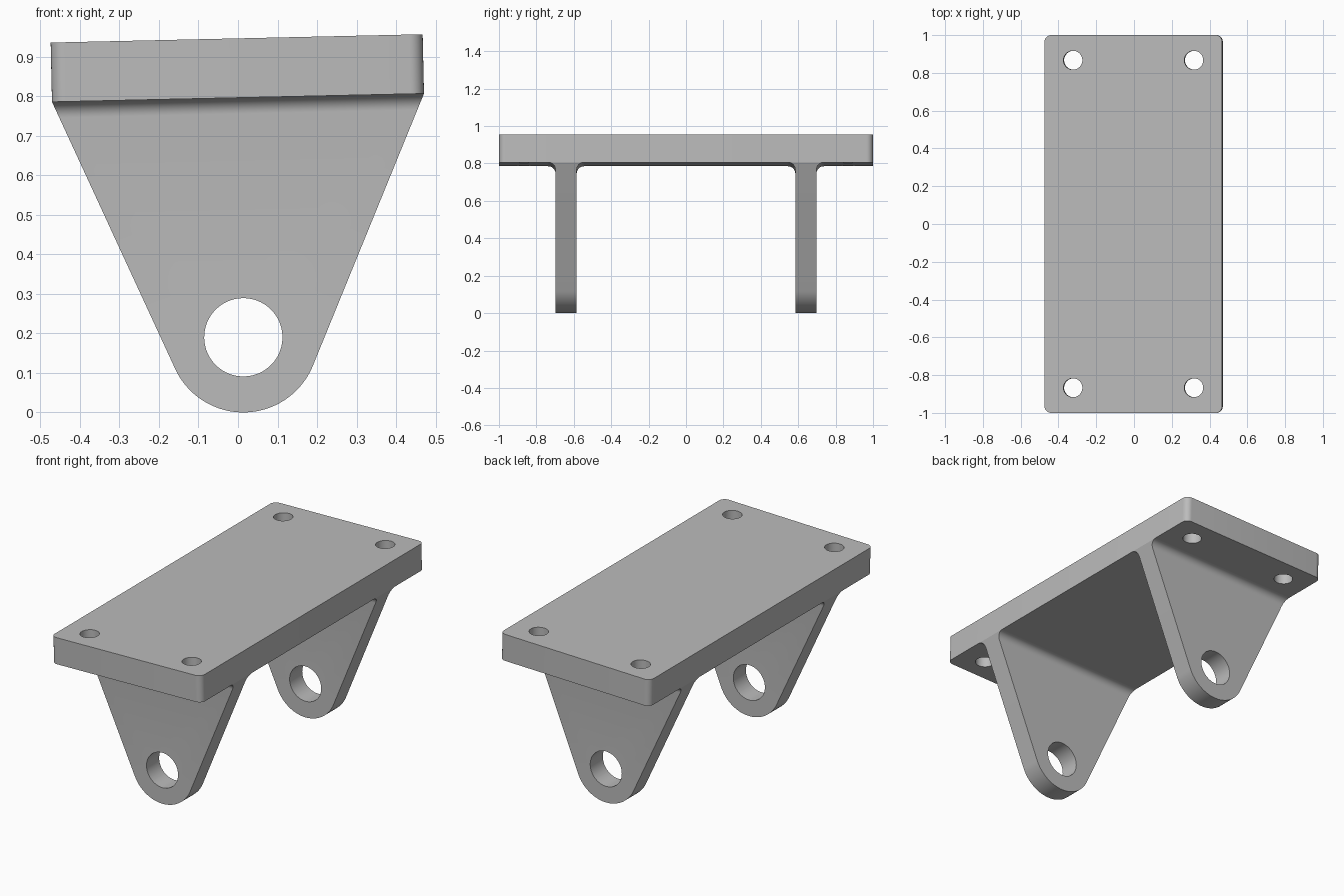
import bpy, bmesh, math
from mathutils import Matrix

cube = bpy.data.objects.get("Cube")
if cube:
    bpy.data.objects.remove(cube, do_unlink=True)

# Dimensions, measured from the pivot hole centre before tilting
HALF_W, HALF_L, CORNER = 0.4705, 1.0, 0.035
PLATE_BOTTOM, PLATE_TOP = 0.606, 0.756
LUG_R, PIVOT_R, LUG_Y, HALF_T, FILLET = 0.19, 0.099, 0.641, 0.0565, 0.04
BOLT_R, BOLT_X, BOLT_Y = 0.05, 0.32, 0.867
TILT = Matrix.Translation((0.0135, 0, LUG_R)) @ Matrix.Rotation(math.radians(-1.28), 4, "Y")

grey = bpy.data.materials.new("plain grey")
grey.use_nodes = True
grey.diffuse_color = (0.5, 0.5, 0.5, 1)
grey.node_tree.nodes["Principled BSDF"].inputs["Base Color"].default_value = grey.diffuse_color


def make_object(name, bm):
    bmesh.ops.recalc_face_normals(bm, faces=bm.faces)
    mesh = bpy.data.meshes.new(name)
    bm.to_mesh(mesh)
    bm.free()
    mesh.materials.append(grey)
    obj = bpy.data.objects.new(name, mesh)
    bpy.context.collection.objects.link(obj)
    return obj


def drill(obj, radius, centres, turn=Matrix()):
    """Cut round holes through the part, apply, shade and tilt it."""
    bm = bmesh.new()
    for c in centres:
        bmesh.ops.create_cone(bm, cap_ends=True, segments=64, radius1=radius, radius2=radius,
                              depth=0.5, matrix=Matrix.Translation(c) @ turn)
    cutter = make_object(obj.name + "_cutter", bm)
    cutter.hide_render = True
    mod = obj.modifiers.new("holes", "BOOLEAN")
    mod.operation, mod.solver, mod.object = "DIFFERENCE", "EXACT", cutter
    bpy.ops.object.select_all(action="DESELECT")
    bpy.context.view_layer.objects.active = obj
    obj.select_set(True)
    bpy.ops.object.modifier_apply(modifier=mod.name)
    bpy.data.objects.remove(cutter, do_unlink=True)
    bpy.ops.object.shade_smooth_by_angle(angle=math.radians(30))
    obj.matrix_world = TILT


# Mounting plate with rounded corners and four bolt holes
bm = bmesh.new()
size = (2 * HALF_W, 2 * HALF_L, PLATE_TOP - PLATE_BOTTOM, 1)
middle = (0, 0, (PLATE_TOP + PLATE_BOTTOM) / 2)
bmesh.ops.create_cube(bm, size=1, matrix=Matrix.Translation(middle) @ Matrix.Diagonal(size))
uprights = [e for e in bm.edges if abs(e.verts[0].co.z - e.verts[1].co.z) > 0.1]
bmesh.ops.bevel(bm, geom=uprights, offset=CORNER, segments=8, profile=0.5, affect="EDGES")
plate = make_object("mounting_plate", bm)
drill(plate, BOLT_R, [(sx * BOLT_X, sy * BOLT_Y, middle[2]) for sx in (-1, 1) for sy in (-1, 1)])


def lug_rows():
    """Rows of (height, half width, half thickness) from the round tip to the plate."""
    reach = math.hypot(HALF_W, PLATE_BOTTOM)
    tangent = math.atan2(PLATE_BOTTOM, HALF_W) - math.acos(LUG_R / reach)
    start, steps = math.radians(-88), 20
    rows = []
    for i in range(steps + 1):
        a = start + (tangent - start) * i / steps
        rows.append((LUG_R * math.sin(a), LUG_R * math.cos(a), HALF_T))
    z0, w0, _ = rows[-1]
    for i in range(9):
        a = math.pi / 2 * i / 8
        z = PLATE_BOTTOM - FILLET * (1 - math.sin(a))
        w = w0 + (HALF_W - w0) * (z - z0) / (PLATE_BOTTOM - z0)
        rows.append((z, w, HALF_T + FILLET * (1 - math.cos(a))))
    return rows


# Tapered lugs, flaring in a fillet where they meet the plate
for name, y in (("front_lug", -LUG_Y), ("back_lug", LUG_Y)):
    bm = bmesh.new()
    rings = [[bm.verts.new((sx * w, y + sy * t, z))
              for sx, sy in ((-1, -1), (1, -1), (1, 1), (-1, 1))] for z, w, t in lug_rows()]
    for low, high in zip(rings, rings[1:]):
        for i in range(4):
            j = (i + 1) % 4
            bm.faces.new((low[i], low[j], high[j], high[i]))
    bm.faces.new(rings[0])
    bm.faces.new(rings[-1])
    bmesh.ops.recalc_face_normals(bm, faces=bm.faces)
    drill(make_object(name, bm), PIVOT_R, [(0, y, 0)], Matrix.Rotation(math.pi / 2, 4, "X"))
